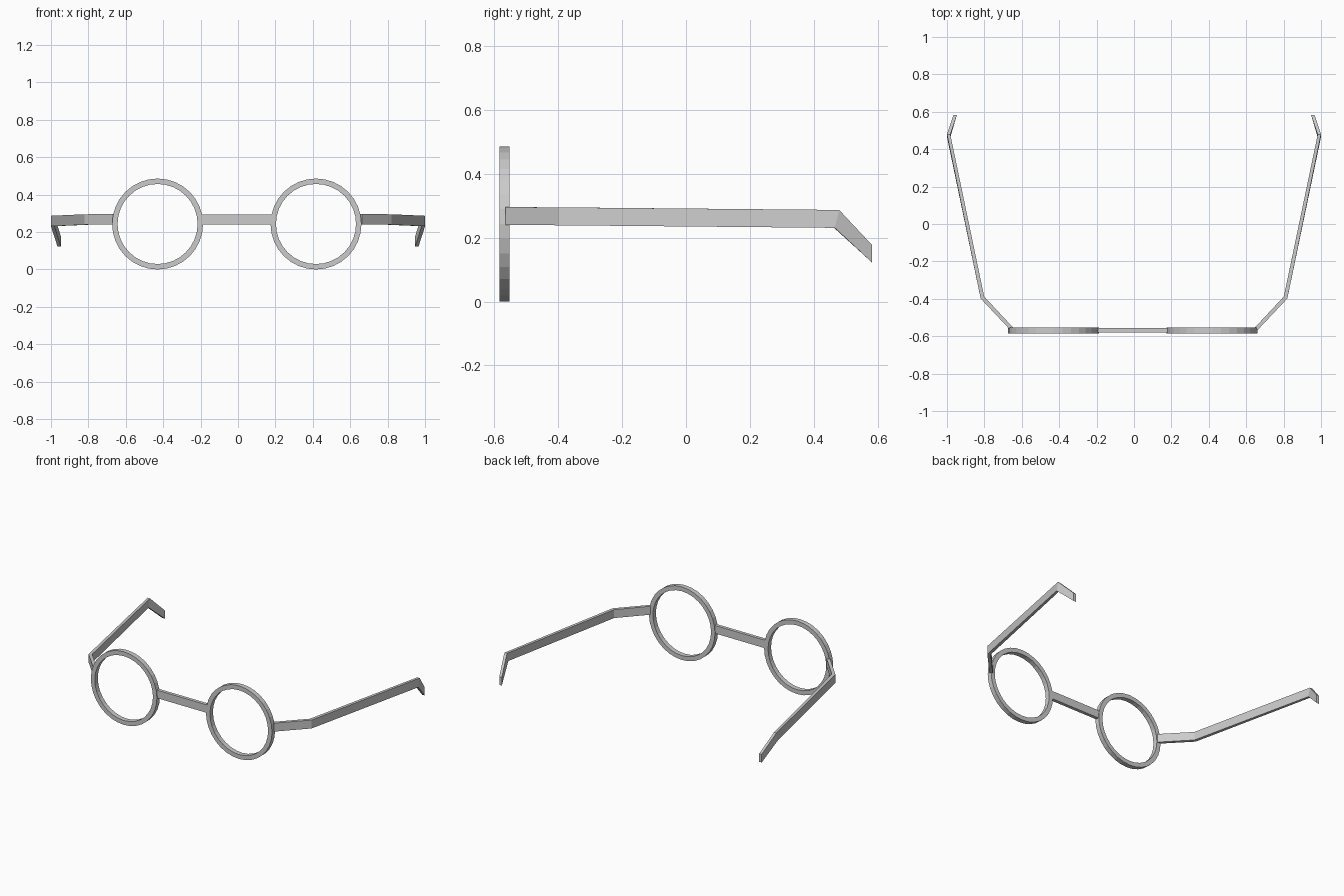
import bpy, bmesh, math

if "Cube" in bpy.data.objects:
    bpy.data.objects.remove(bpy.data.objects["Cube"])


def make_object(name, bm):
    bmesh.ops.recalc_face_normals(bm, faces=bm.faces)
    mesh = bpy.data.meshes.new(name)
    bm.to_mesh(mesh)
    bm.free()
    obj = bpy.data.objects.new(name, mesh)
    bpy.context.collection.objects.link(obj)
    return obj


def bridge_loops(bm, loops, closed):
    """Skin quads between consecutive cross-section loops."""
    pairs = list(zip(loops, loops[1:]))
    if closed:
        pairs.append((loops[-1], loops[0]))
    for a, b in pairs:
        n = len(a)
        for i in range(n):
            j = (i + 1) % n
            bm.faces.new((a[i], a[j], b[j], b[i]))
    if not closed:
        bm.faces.new(loops[0])
        bm.faces.new(loops[-1])


def lens_rim(name, cx, segments=32):
    bm = bmesh.new()
    section = [(0.243, -0.585), (0.243, -0.553), (0.214, -0.553), (0.214, -0.585)]
    loops = []
    for k in range(segments):
        a = math.tau * k / segments
        loops.append([bm.verts.new((cx + r * math.cos(a), y, 0.243 + r * math.sin(a)))
                      for r, y in section])
    bridge_loops(bm, loops, True)
    return make_object(name, bm)


def temple(name, side):
    # stations: outer (x, y), inner (x, y), bottom z, top z, bottom y shift
    stations = [
        ((0.662, -0.566), (0.647, -0.553), 0.240, 0.296, 0.0),
        ((0.820, -0.398), (0.801, -0.388), 0.239, 0.295, 0.0),
        ((1.000, 0.480), (0.982, 0.478), 0.231, 0.287, -0.014),
        ((0.965, 0.583), (0.947, 0.583), 0.122, 0.177, 0.0),
    ]
    bm = bmesh.new()
    loops = []
    for (ox, oy), (ix, iy), z0, z1, dy in stations:
        pts = [(ox, oy + dy, z0), (ix, iy + dy, z0), (ix, iy, z1), (ox, oy, z1)]
        loops.append([bm.verts.new((side * x, y, z)) for x, y, z in pts])
    bridge_loops(bm, loops, False)
    return make_object(name, bm)


# Round rims and folding side arms
for label, side, cx in (("left", -1, -0.430), ("right", 1, 0.417)):
    lens_rim(label + "_rim", cx)
    temple(label + "_temple", side)

# Nose bridge joining the rims
bm = bmesh.new()
bmesh.ops.create_cube(bm, size=1)
for v in bm.verts:
    v.co = (-0.0065 + v.co.x * 0.40, -0.568 + v.co.y * 0.022, 0.266 + v.co.z * 0.053)
make_object("nose_bridge", bm)
